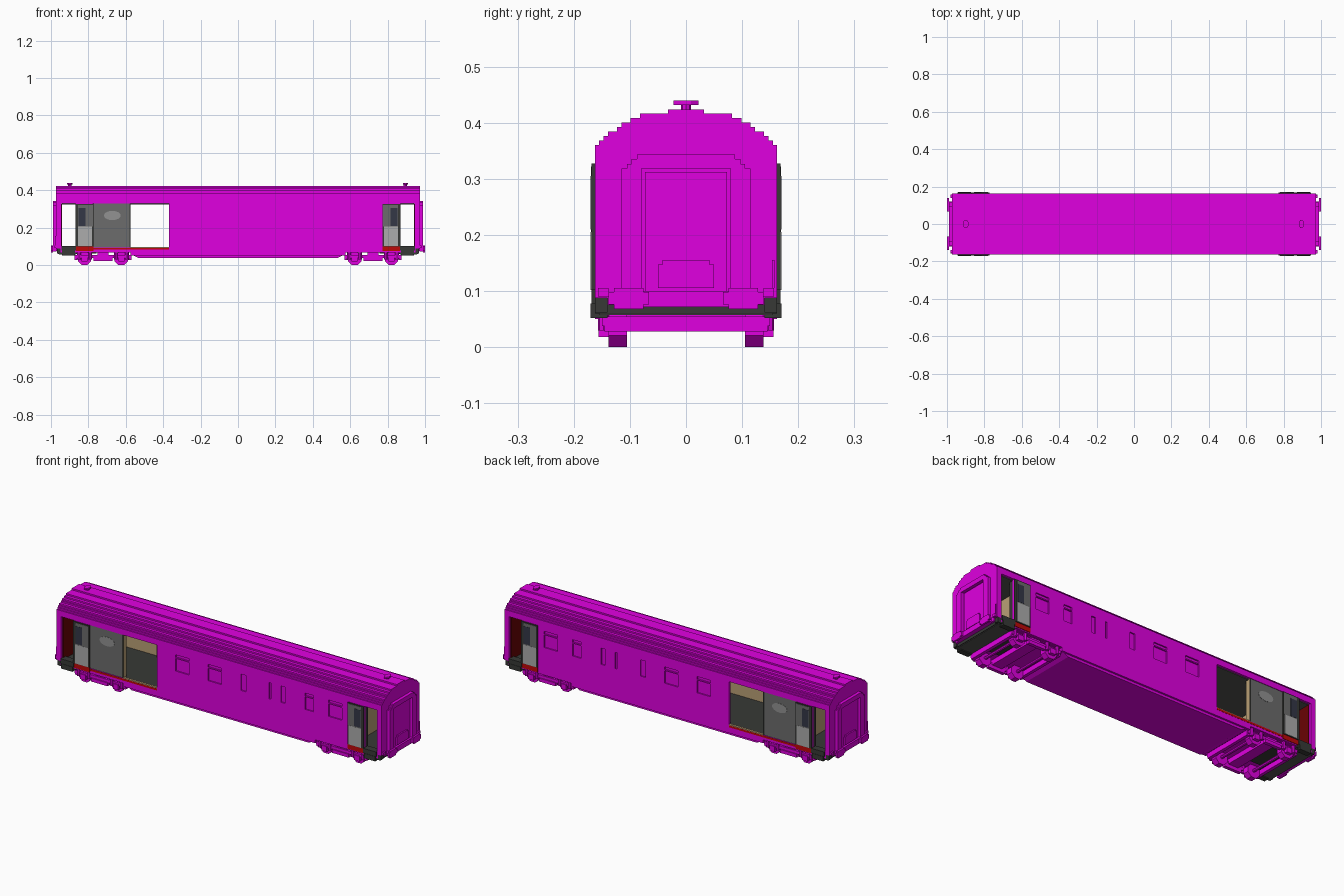
import bpy, bmesh, math
from mathutils import Matrix

cube = bpy.data.objects.get("Cube")
if cube:
    bpy.data.objects.remove(cube)


def lin(c):
    c /= 255
    return c / 12.92 if c <= 0.04045 else ((c + 0.055) / 1.055) ** 2.4


def material(name, r, g, b):
    m = bpy.data.materials.new(name)
    m.use_nodes = True
    col = (lin(r), lin(g), lin(b), 1)
    m.diffuse_color = col
    m.node_tree.nodes["Principled BSDF"].inputs["Base Color"].default_value = col
    return m


MAGENTA = material("magenta paint", 224, 0, 224)
DARK = material("dark grey", 55, 57, 54)
CHARCOAL = material("charcoal", 82, 82, 80)
GREY = material("mid grey", 108, 108, 108)
LIGHT = material("light grey", 172, 172, 172)
PALE = material("soft grey", 146, 146, 146)
GLASS = material("dark glass", 52, 55, 70)
RED = material("red", 190, 8, 8)
MAROON = material("dark red", 105, 4, 4)
TAN = material("tan lining", 186, 160, 118)


def finish(name, bm, *mats):
    bmesh.ops.recalc_face_normals(bm, faces=bm.faces)
    me = bpy.data.meshes.new(name)
    bm.to_mesh(me)
    bm.free()
    for m in mats:
        me.materials.append(m)
    ob = bpy.data.objects.new(name, me)
    bpy.context.collection.objects.link(ob)
    return ob


def add_box(bm, x0, x1, y0, y1, z0, z1):
    mat = Matrix.Translation(((x0 + x1) / 2, (y0 + y1) / 2, (z0 + z1) / 2)) @ Matrix.Diagonal(
        (abs(x1 - x0), abs(y1 - y0), abs(z1 - z0), 1))
    bmesh.ops.create_cube(bm, size=1, matrix=mat)


def boxes(name, mat, *items, mx=False, my=False):
    """Boxes given as x0, x1, y0, y1, z0, z1, optionally mirrored in x and y."""
    bm = bmesh.new()
    for x0, x1, y0, y1, z0, z1 in items:
        for sx in ((1, -1) if mx else (1,)):
            for sy in ((1, -1) if my else (1,)):
                add_box(bm, sx * x0, sx * x1, sy * y0, sy * y1, z0, z1)
    return finish(name, bm, mat)


def prism(name, mat, pts, axis, a, b):
    """Outline extruded along x (points are y, z) or along y (points are x, z)."""
    bm = bmesh.new()
    put = (lambda p, t: (t, p[0], p[1])) if axis == "x" else (lambda p, t: (p[0], t, p[1]))
    lo = [bm.verts.new(put(p, a)) for p in pts]
    hi = [bm.verts.new(put(p, b)) for p in pts]
    n = len(pts)
    bm.faces.new(lo)
    bm.faces.new(hi)
    for i in range(n):
        bm.faces.new((lo[i], lo[(i + 1) % n], hi[(i + 1) % n], hi[i]))
    return finish(name, bm, mat)


def mirrored(half):
    return half + [(-y, z) for y, z in reversed(half)]


# Stepped roof
W = 0.162
steps = [(W, 0.36), (0.155, 0.368), (0.147, 0.376), (0.139, 0.384), (0.123, 0.392),
         (0.115, 0.40), (0.099, 0.408), (0.082, 0.416), (0.032, 0.424)]
half = [(W, 0.328)]
for i, (y, z) in enumerate(steps):
    half.append((y, z))
    if i + 1 < len(steps):
        half.append((steps[i + 1][0], z))
prism("roof", MAGENTA, mirrored(half), "x", -0.973, 0.973)
boxes("ceiling", CHARCOAL, (-0.94, 0.94, -0.15, 0.15, 0.324, 0.329))

# Side walls: openings as x0, x1, z0, z1
T = 0.012
doors = [(-0.945, -0.868, 0.10, 0.328), (-0.775, -0.37, 0.094, 0.328), (0.868, 0.945, 0.10, 0.328)]
windows = [(-0.26, -0.18), (-0.065, 0.015), (0.13, 0.16), (0.30, 0.31),
           (0.37, 0.395), (0.515, 0.565), (0.655, 0.735)]
openings = sorted(doors + [(a, b, 0.217, 0.305) for a, b in windows])
for side, s in (("right", -1), ("left", 1)):
    bm = bmesh.new()
    x = -0.95
    for x0, x1, z0, z1 in openings + [(0.95, 0.95, 0, 0)]:
        if x0 > x:
            add_box(bm, x, x0, s * (W - T), s * W, 0.068, 0.329)
        if x1 > x0:
            add_box(bm, x0, x1, s * (W - T), s * W, 0.068, z0)
            if z1 < 0.32:
                add_box(bm, x0, x1, s * (W - T), s * W, z1, 0.329)
        x = x1
    wall = finish(side + "_wall", bm, MAGENTA, TAN)
    for f in wall.data.polygons:
        f.material_index = 1 if f.normal.y * s < -0.5 else 0

# Recessed window panels with a transom on the wide ones
boxes("window_panels", MAGENTA, *[(a, b, W - T, W - 0.007, 0.217, 0.305) for a, b in windows], my=True)
boxes("window_panel_lining", TAN,
      *[(a, b, W - T - 0.002, W - T, 0.217, 0.305) for a, b in windows], my=True)
boxes("window_transoms", MAGENTA,
      *[(a, b, W - T, W, 0.284, 0.290) for a, b in windows if b - a > 0.04], my=True)

# Floor, partitions and room lining
boxes("floor", MAGENTA, (-0.86, 0.86, -0.15, 0.15, 0.066, 0.08))
boxes("floor_covering", DARK, (-0.94, 0.94, -0.15, 0.15, 0.08, 0.092))
boxes("partitions", TAN, (-0.787, -0.777, -0.15, 0.15, 0.09, 0.326),
      (0.2, 0.21, -0.15, 0.15, 0.09, 0.326), (0.777, 0.787, -0.15, 0.15, 0.09, 0.326))
boxes("partition_side_panels", MAROON, (0.787, 0.793, 0.085, 0.15, 0.09, 0.326), mx=True, my=True)
boxes("vestibule_posts", DARK, (0.858, 0.868, 0.128, 0.15, 0.09, 0.326), mx=True, my=True)

# End walls
boxes("end_walls", MAGENTA, (0.945, 0.973, -W, W, 0.088, 0.33),
      (0.945, 0.973, -0.14, 0.14, 0.075, 0.088), mx=True)
boxes("end_wall_lining", MAROON, (0.940, 0.946, -0.15, 0.15, 0.09, 0.326), mx=True)
boxes("end_floor_beams", DARK, (0.86, 0.962, -W, W, 0.060, 0.080),
      (0.94, 0.968, 0.14, W, 0.062, 0.088), mx=True, my=True)
boxes("end_floor_undersides", CHARCOAL, (0.865, 0.958, -0.155, 0.155, 0.057, 0.060), mx=True)

# Gangway frames, end doors and step plates
outer = [(0.115, 0.072), (0.115, 0.318), (0.105, 0.318), (0.105, 0.326), (0.097, 0.326),
         (0.097, 0.335), (0.087, 0.335), (0.087, 0.343)]
ring = [(0, 0.072)] + outer + [(0, 0.343), (0, 0.318), (0.079, 0.318), (0.079, 0.10), (0, 0.10)]
plate = mirrored([(0.05, 0.105), (0.05, 0.147), (0.042, 0.147), (0.042, 0.155)])
for end, s in (("right", -1), ("left", 1)):
    for half_name, m in (("front", -1), ("back", 1)):
        prism(f"{end}_gangway_frame_{half_name}", MAGENTA, [(y * m, z) for y, z in ring],
              "x", s * 0.97, s * 0.99)
    prism(end + "_bridge_plate", MAGENTA, plate, "x", s * 0.97, s * 0.986)
boxes("end_doors", MAGENTA, (0.97, 0.979, -0.073, 0.073, 0.10, 0.312), mx=True)

# Buffers and end fittings
boxes("buffers", MAGENTA, (0.965, 0.992, 0.088, 0.12, 0.076, 0.100),
      (0.990, 1.0, 0.066, 0.138, 0.076, 0.098), (0.990, 1.0, 0.076, 0.128, 0.068, 0.105),
      mx=True, my=True)
boxes("end_lamps", MAGENTA, (0.97, 0.982, 0.138, 0.157, 0.090, 0.105), mx=True, my=True)
boxes("end_pipes", MAGENTA, (0.97, 0.978, 0.153, 0.158, 0.105, 0.155),
      (-0.978, -0.97, -0.158, -0.153, 0.105, 0.155))

# Entrance doors slid open along the outside
boxes("entrance_doors", DARK, (0.772, 0.87, W, 0.168, 0.10, 0.327), mx=True, my=True)
boxes("entrance_door_lower_panels", LIGHT, (0.780, 0.855, 0.167, 0.170, 0.102, 0.205), mx=True, my=True)
boxes("entrance_door_upper_panels", GREY, (0.775, 0.855, 0.167, 0.1695, 0.205, 0.322), mx=True, my=True)
boxes("entrance_door_windows", GLASS, (0.815, 0.853, 0.168, 0.1705, 0.210, 0.305), mx=True, my=True)
boxes("entrance_door_sills", RED, (0.772, 0.866, W - 0.002, 0.165, 0.074, 0.099), mx=True, my=True)

# Entrance steps
boxes("entrance_steps", DARK, (0.866, 0.945, 0.13, 0.168, 0.078, 0.103),
      (0.872, 0.940, 0.14, 0.170, 0.052, 0.078), mx=True, my=True)

# Luggage doors, half open
boxes("luggage_doors", GREY, (-0.773, -0.580, 0.153, 0.159, 0.094, 0.328), my=True)
boxes("luggage_door_lining", TAN, (-0.773, -0.580, 0.150, 0.154, 0.094, 0.328), my=True)
boxes("luggage_door_jambs", TAN, (-0.581, -0.574, 0.132, 0.158, 0.094, 0.328), my=True)
boxes("luggage_door_edges", DARK, (-0.581, -0.574, 0.158, 0.160, 0.094, 0.328), my=True)
boxes("luggage_door_sills", RED, (-0.772, -0.370, W - 0.002, W + 0.001, 0.082, 0.0925), my=True)
boxes("luggage_sill_trim", TAN, (-0.574, -0.370, W - T, W + 0.0005, 0.0925, 0.097), my=True)
oval = [(-0.672 + 0.045 * math.cos(a), 0.265 + 0.025 * math.sin(a))
        for a in [math.tau * i / 16 for i in range(16)]]
for side, s in (("right", -1), ("left", 1)):
    prism(side + "_luggage_door_oval", PALE, oval, "y", s * 0.157, s * 0.1605)

# Underframe skirt between the bogies
prism("underframe", MAGENTA, [(-0.575, 0.07), (-0.575, 0.06), (-0.53, 0.037), (0.53, 0.037),
                              (0.575, 0.06), (0.575, 0.07)], "y", -0.152, 0.152)
boxes("side_sills", MAGENTA, (-0.575, 0.575, 0.148, W, 0.05, 0.07), my=True)


# Bogies
def cylinder(bm, radius, depth, matrix, sides):
    bmesh.ops.create_cone(bm, cap_ends=True, segments=sides, radius1=radius, radius2=radius,
                          depth=depth, matrix=matrix)


for end, s in (("right", -1), ("left", 1)):
    cx = s * 0.722
    bm = bmesh.new()
    for wx in (-0.098, 0.098):
        for y in (-0.122, 0.122):
            rot = Matrix.Translation((cx + wx, y, 0.035)) @ Matrix.Rotation(math.pi / 2, 4, "X") \
                @ Matrix.Rotation(math.pi / 8, 4, "Z")
            cylinder(bm, 0.038, 0.033, rot, 8)
        cylinder(bm, 0.008, 0.22, Matrix.Translation((cx + wx, 0, 0.036))
                 @ Matrix.Rotation(math.pi / 2, 4, "X"), 8)
    finish(end + "_wheelsets", bm, MAGENTA)
    bm = bmesh.new()
    for m in (-1, 1):
        add_box(bm, cx - 0.15, cx + 0.15, m * 0.138, m * 0.15, 0.038, 0.055)      # side frame
        add_box(bm, cx - 0.05, cx + 0.05, m * 0.138, m * 0.156, 0.022, 0.040)     # spring plank
        add_box(bm, cx + m * 0.135, cx + m * 0.152, -0.145, 0.145, 0.028, 0.055)  # end beam
        for wx in (-0.098, 0.098):
            add_box(bm, cx + wx - 0.016, cx + wx + 0.016, m * 0.138, m * 0.156, 0.018, 0.046)
            for d in (-0.030, 0.030):
                cylinder(bm, 0.010, 0.04, Matrix.Translation((cx + wx + d, m * 0.147, 0.05)), 8)
    add_box(bm, cx - 0.03, cx + 0.03, -0.145, 0.145, 0.040, 0.068)                # bolster
    finish(end + "_bogie_frame", bm, MAGENTA)
    boxes(end + "_bogie_well", DARK, (cx + s * 0.035, cx + s * 0.13, -0.08, 0.08, 0.062, 0.068))

# Roof vents
bm = bmesh.new()
for x in (-0.9, 0.895):
    cylinder(bm, 0.009, 0.012, Matrix.Translation((x, 0, 0.428)), 8)
    turn = Matrix.Rotation(math.pi / 8, 4, "Z")
    cylinder(bm, 0.019, 0.008, Matrix.Translation((x, 0, 0.436)) @ Matrix.Diagonal((0.8, 1.25, 1, 1)) @ turn, 8)
finish("roof_vents", bm, MAGENTA)
